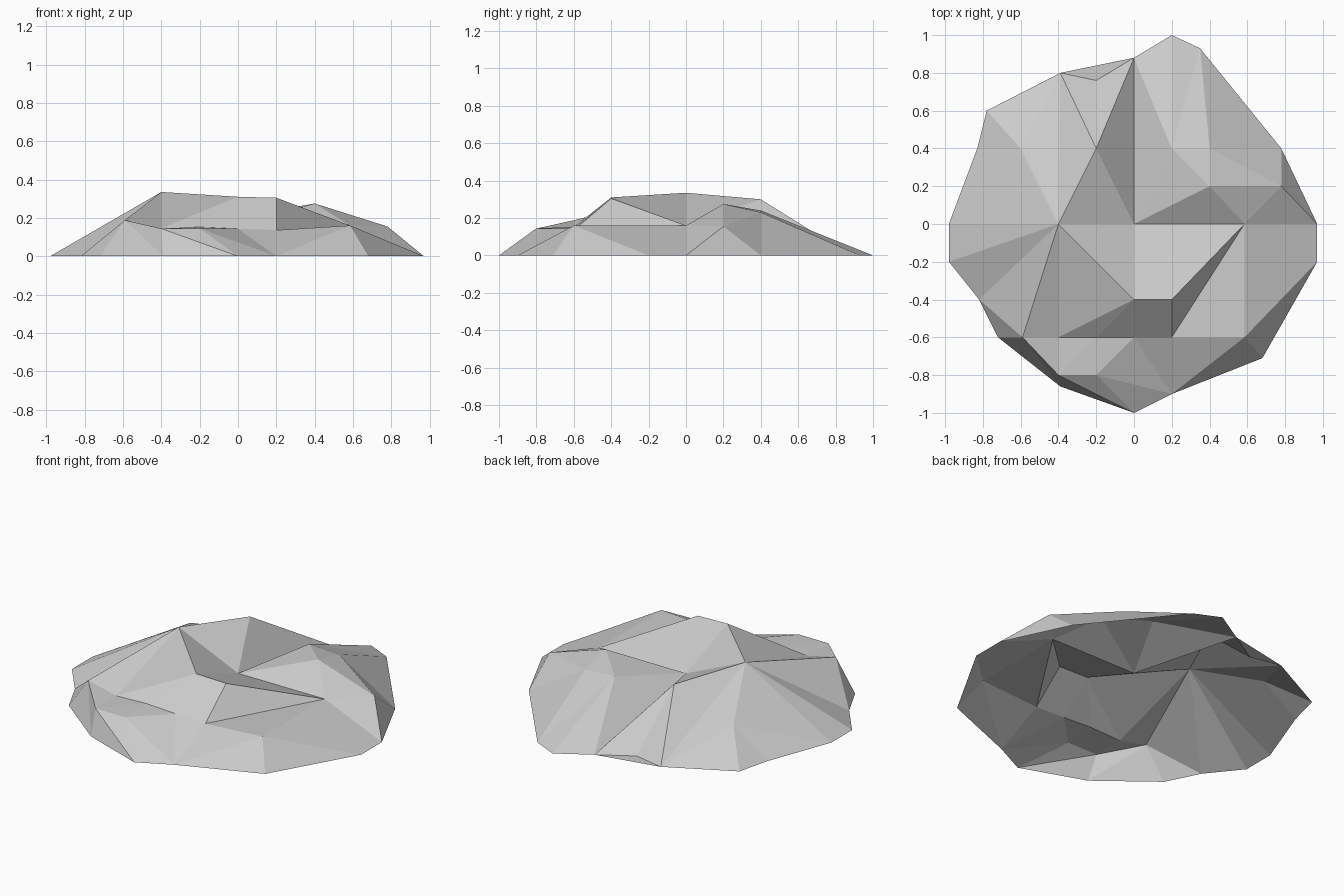
import bpy
import bmesh
from mathutils import Vector
from mathutils.geometry import delaunay_2d_cdt

cube = bpy.data.objects.get("Cube")
if cube:
    bpy.data.objects.remove(cube, do_unlink=True)

# Ground outline, counter-clockwise, all at ground height
RIM = {
    "east": (.97, 0), "gully_mouth": (.78, .4), "spur_end": (.35, .93), "north": (.2, 1),
    "valley_mouth": (0, .88), "northwest": (-.39, .8), "west_corner": (-.78, .6),
    "west_bend": (-.83, .4), "west": (-.98, 0), "west_foot": (-.98, -.2),
    "southwest": (-.82, -.4), "ledge_foot": (-.72, -.6), "shelf_foot": (-.39, -.86),
    "south": (0, -1), "south_foot": (.2, -.9), "southeast": (.68, -.71), "east_foot": (.97, -.2),
}

# Raised points of the hill
HILL = {
    "summit": (-.4, 0, .335), "shoulder": (-.2, .4, .3), "notch": (-.2, .76, 0),
    "west_slope": (-.6, .4, .155), "bowl": (0, 0, .16),
    "crag_left": (0, -.4, .31), "crag_right": (.2, -.4, .305),
    "knoll": (.4, .2, .275), "knoll_back": (.4, .4, .23), "spur": (.2, .4, .24),
    "east_knob": (.78, .2, .155), "saddle": (.585, 0, .16), "terrace": (.585, -.6, .16),
    "ledge": (-.59, -.6, .188), "shelf_a": (-.4, -.6, .145), "shelf_b": (-.2, -.6, .152),
    "shelf_c": (0, -.6, .143), "shelf_d": (.2, -.6, .136),
    "lip_left": (-.4, -.8, .144), "lip_right": (-.2, -.8, .145),
}

# Ridges, valleys and folds, each a path of named points
CREASES = [
    "summit shoulder valley_mouth bowl summit crag_left crag_right saddle bowl",
    "bowl shoulder notch northwest summit west_slope northwest shoulder",
    "notch valley_mouth",
    "west summit west_foot", "west west_slope west_bend", "west_slope west_corner",
    "southwest summit ledge southwest", "ledge ledge_foot", "ledge shelf_foot",
    "summit shelf_a crag_left shelf_b", "crag_left bowl crag_right",
    "ledge shelf_a shelf_b shelf_c shelf_d terrace saddle shelf_d crag_right",
    "crag_left shelf_c crag_right",
    "ledge lip_left lip_right shelf_c south_foot shelf_d", "lip_left shelf_a",
    "lip_left shelf_b lip_right", "shelf_foot lip_left south lip_right south_foot terrace",
    "southeast terrace east_foot saddle east east_knob saddle knoll bowl spur",
    "valley_mouth spur north", "spur spur_end knoll_back spur knoll knoll_back",
    "knoll east_knob knoll_back gully_mouth east_knob",
]


def make_material(name, colour):
    mat = bpy.data.materials.new(name)
    mat.use_nodes = True
    mat.diffuse_color = colour
    mat.node_tree.nodes["Principled BSDF"].inputs["Base Color"].default_value = colour
    return mat


# Triangulate the plan inside the rim, keeping every crease
points = {name: Vector((*xy, 0)) for name, xy in RIM.items()}
points.update({name: Vector(p) for name, p in HILL.items()})
names = list(points)
index = {name: i for i, name in enumerate(names)}
paths = CREASES + [" ".join(list(RIM) + ["east"])]
edges = set()
for path in paths:
    steps = [index[n] for n in path.split()]
    edges.update((min(a, b), max(a, b)) for a, b in zip(steps, steps[1:]))
plan = [p.to_2d() for p in points.values()]
flat, _, faces, origins, _, _ = delaunay_2d_cdt(
    plan, list(edges), [list(range(len(RIM)))], 1, 1e-5)

# Lift the plan to its heights as an open, flat-shaded shell
bm = bmesh.new()
verts = []
for xy, source in zip(flat, origins):
    z = points[names[source[0]]].z if source else 0
    verts.append(bm.verts.new((xy.x, xy.y, z)))
for face in faces:
    new_face = bm.faces.new([verts[i] for i in face])
    new_face.normal_update()
    if new_face.normal.z < 0:
        new_face.normal_flip()
mesh = bpy.data.meshes.new("rocky_hill")
bm.to_mesh(mesh)
bm.free()
mesh.materials.append(make_material("light_grey_stone", (.6, .6, .6, 1)))
hill = bpy.data.objects.new("rocky_hill", mesh)
bpy.context.collection.objects.link(hill)
